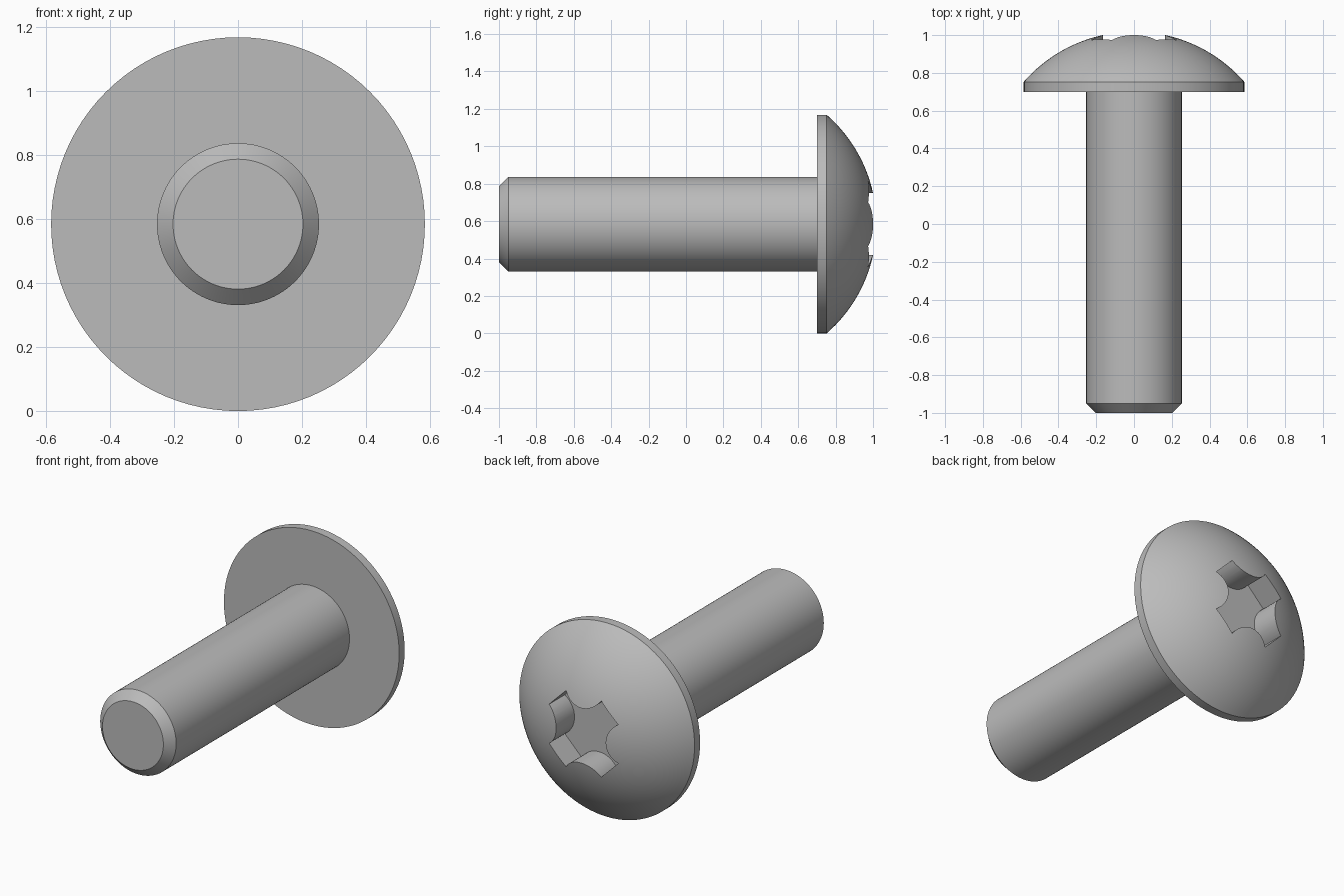
import bpy, bmesh, math
from mathutils import Vector, Matrix

if "Cube" in bpy.data.objects:
    bpy.data.objects.remove(bpy.data.objects["Cube"], do_unlink=True)

HEAD_R, SHANK_R, CHAMFER = 0.584, 0.253, 0.05
DOME_R, APEX = 0.775, 1.018
AXIS = Vector((0, 0, HEAD_R))

steel = bpy.data.materials.new("grey steel")
steel.use_nodes = True
colour = (0.5, 0.5, 0.5, 1)
steel.diffuse_color = colour
steel.node_tree.nodes["Principled BSDF"].inputs["Base Color"].default_value = colour


def finish(bm, name):
    bmesh.ops.recalc_face_normals(bm, faces=bm.faces)
    mesh = bpy.data.meshes.new(name)
    bm.to_mesh(mesh)
    bm.free()
    mesh.materials.append(steel)
    obj = bpy.data.objects.new(name, mesh)
    bpy.context.collection.objects.link(obj)
    obj.location = AXIS
    return obj


def lathe(name, profile, segments=96):
    """Revolve (radius, y) points around the y axis."""
    bm = bmesh.new()
    verts = [bm.verts.new((r, y, 0)) for r, y in profile]
    edges = [bm.edges.new(pair) for pair in zip(verts, verts[1:])]
    bmesh.ops.spin(bm, geom=verts + edges, cent=(0, 0, 0), axis=(0, 1, 0),
                   angle=math.tau, steps=segments)
    bmesh.ops.remove_doubles(bm, verts=bm.verts, dist=1e-5)
    return finish(bm, name)


def select_only(obj):
    bpy.ops.object.select_all(action='DESELECT')
    obj.select_set(True)
    bpy.context.view_layer.objects.active = obj


# Shank with chamfered tip
shank = lathe("shank", [(0, -1), (SHANK_R - CHAMFER, -1), (SHANK_R, CHAMFER - 1),
                        (SHANK_R, 0.71), (0, 0.71)])

# Domed head: flat underside, short rim, spherical cap
edge_angle = math.asin(HEAD_R / DOME_R)
steps = 20
dome = []
for i in range(steps + 1):
    a = edge_angle * (1 - i / steps)
    dome.append((DOME_R * math.sin(a), APEX - DOME_R * (1 - math.cos(a))))
dome[-1] = (0, APEX)
head = lathe("head", [(0, 0.7), (HEAD_R, 0.7)] + dome)

# Cross recess: diagonal arms separated by four rounded lobes
LOBE_C, LOBE_R, LOBE_HALF = 0.303, 0.138, math.radians(58)
bm = bmesh.new()
outline = []
for k in range(4):
    turn = Matrix.Rotation(k * math.pi / 2, 3, 'Y')
    for i in range(17):
        a = math.pi + LOBE_HALF * (1 - i / 8)
        p = Vector((LOBE_C + LOBE_R * math.cos(a), 0.825, -LOBE_R * math.sin(a)))
        outline.append(bm.verts.new(turn @ p))
floor = bm.faces.new(outline)
extruded = bmesh.ops.extrude_face_region(bm, geom=[floor], use_keep_orig=True)
top = [g for g in extruded["geom"] if isinstance(g, bmesh.types.BMVert)]
bmesh.ops.translate(bm, verts=top, vec=(0, 0.3, 0))
cutter = finish(bm, "recess_cutter")
cutter.hide_render = True

cut = head.modifiers.new("recess", 'BOOLEAN')
cut.operation = 'DIFFERENCE'
cut.solver = 'EXACT'
cut.object = cutter
select_only(head)
bpy.ops.object.modifier_apply(modifier=cut.name)
bpy.data.objects.remove(cutter, do_unlink=True)

# Smooth curved surfaces, sharp edges kept
for part in (shank, head):
    select_only(part)
    bpy.ops.object.shade_smooth_by_angle(angle=math.radians(30))
